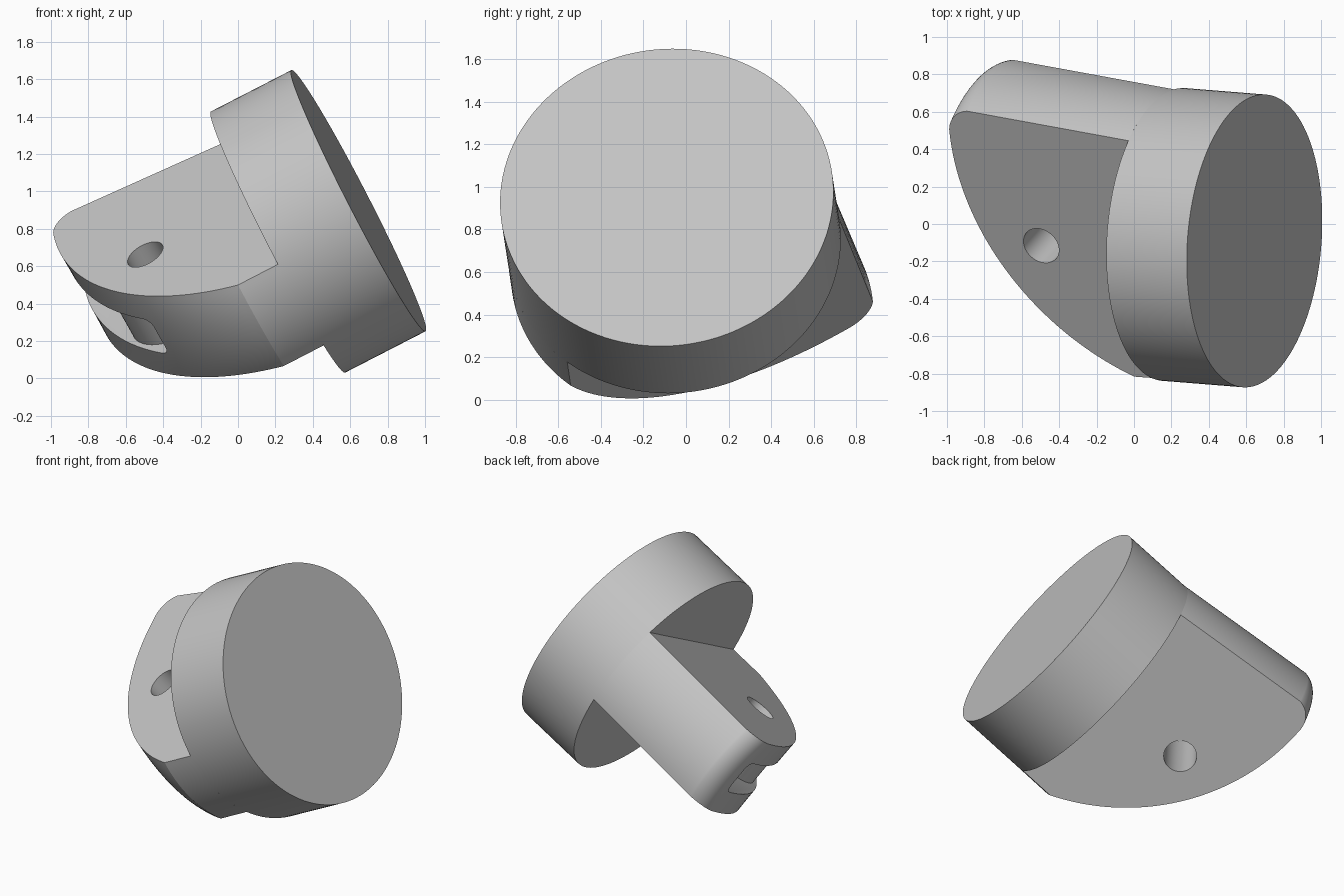
import bpy, bmesh
from math import sin, cos, pi, sqrt, atan2
from mathutils import Matrix, Vector

cube = bpy.data.objects.get("Cube")
if cube:
    bpy.data.objects.remove(cube, do_unlink=True)

# Tilted frame: local x runs out along the tongue, y across it, z through it
axis = Vector((-0.887, 0.071, -0.456)).normalized()
across = Vector((0.164, -0.8725, -0.460))
across = (across - axis * across.dot(axis)).normalized()
through = axis.cross(across)
frame = Matrix((axis, across, through)).transposed().to_4x4()
frame.translation = (0.214, -0.056, 0.729)

RADIUS, HALF = 0.785, 0.284
CHORD = sqrt(RADIUS ** 2 - HALF ** 2)
HOLE = (0.656, -0.035)

grey = bpy.data.materials.new("plain grey")
grey.use_nodes = True
grey.diffuse_color = (0.55, 0.55, 0.55, 1)
grey.node_tree.nodes["Principled BSDF"].inputs["Base Color"].default_value = (0.55, 0.55, 0.55, 1)


def add_object(name, bm):
    bmesh.ops.recalc_face_normals(bm, faces=bm.faces)
    mesh = bpy.data.meshes.new(name)
    bm.to_mesh(mesh)
    bm.free()
    mesh.materials.append(grey)
    obj = bpy.data.objects.new(name, mesh)
    bpy.context.collection.objects.link(obj)
    obj.matrix_world = frame
    return obj


def prism(name, outline, levels, bulge=lambda z: 1):
    """Stack an outline through the given levels, widening it by bulge(z)."""
    bm = bmesh.new()
    rings = [[bm.verts.new((x, y * bulge(z), z)) for x, y in outline] for z in levels]
    count = len(outline)
    for low, high in zip(rings, rings[1:]):
        for i in range(count):
            j = (i + 1) % count
            bm.faces.new((low[i], low[j], high[j], high[i]))
    bm.faces.new(rings[0][::-1])
    bm.faces.new(rings[-1])
    return add_object(name, bm)


def arc(cx, cy, r, start, end, steps):
    return [(cx + r * cos(start + (end - start) * i / steps),
             cy + r * sin(start + (end - start) * i / steps)) for i in range(steps + 1)]


def round_prism(name, r, half, steps=64):
    return prism(name, arc(*HOLE, r, 0, 2 * pi, steps)[:-1], (-half, half))


def activate(obj):
    bpy.ops.object.select_all(action='DESELECT')
    obj.select_set(True)
    bpy.context.view_layer.objects.active = obj


def cut(target, cutter):
    mod = target.modifiers.new("cut", 'BOOLEAN')
    mod.operation, mod.solver, mod.object = 'DIFFERENCE', 'EXACT', cutter
    activate(target)
    bpy.ops.object.modifier_apply(modifier=mod.name)
    bpy.data.objects.remove(cutter, do_unlink=True)


# Round base disc
bm = bmesh.new()
bmesh.ops.create_cone(bm, cap_ends=True, segments=128, radius1=RADIUS, radius2=RADIUS, depth=0.485,
                      matrix=Matrix.Translation((-0.2425, 0, 0)) @ Matrix.Rotation(pi / 2, 4, 'Y'))
disc = add_object("base_disc", bm)

# Tongue: short straight side, broad arc, rounded corner, flared straight side
cx, cy, r = -0.348, -0.579, 1.438
begin = atan2(CHORD - cy, 0.24 - cx)
outline = [(0, CHORD)]
outline += arc(cx, cy, r, begin, -0.07, 40)
outline += arc(0.936, -0.686, 0.15, -0.07, -pi / 2 + 0.11, 14)
outline += [(0, -CHORD)]
levels = [HALF * (i / 10 - 1) for i in range(21)]
tongue = prism("tongue", outline, levels, lambda z: sqrt(RADIUS ** 2 - z * z) / CHORD)

# Rounded slot that opens along the end and wraps a boss
slot = prism("slot_cutter", [(1.6, 0.34), (0.62, 0.34), (0.62, -0.33), (0.97, -0.74), (1.6, -0.74)],
             (-0.12, 0.12))
bevel = slot.modifiers.new("round", 'BEVEL')
bevel.width, bevel.segments = 0.05, 4
activate(slot)
bpy.ops.object.modifier_apply(modifier=bevel.name)
cut(slot, round_prism("boss_core", 0.27, 0.3))
cut(tongue, slot)

# Pin hole
cut(tongue, round_prism("hole_cutter", 0.105, 0.5, 48))

for obj in (disc, tongue):
    activate(obj)
    bpy.ops.object.shade_smooth_by_angle(angle=0.36)
